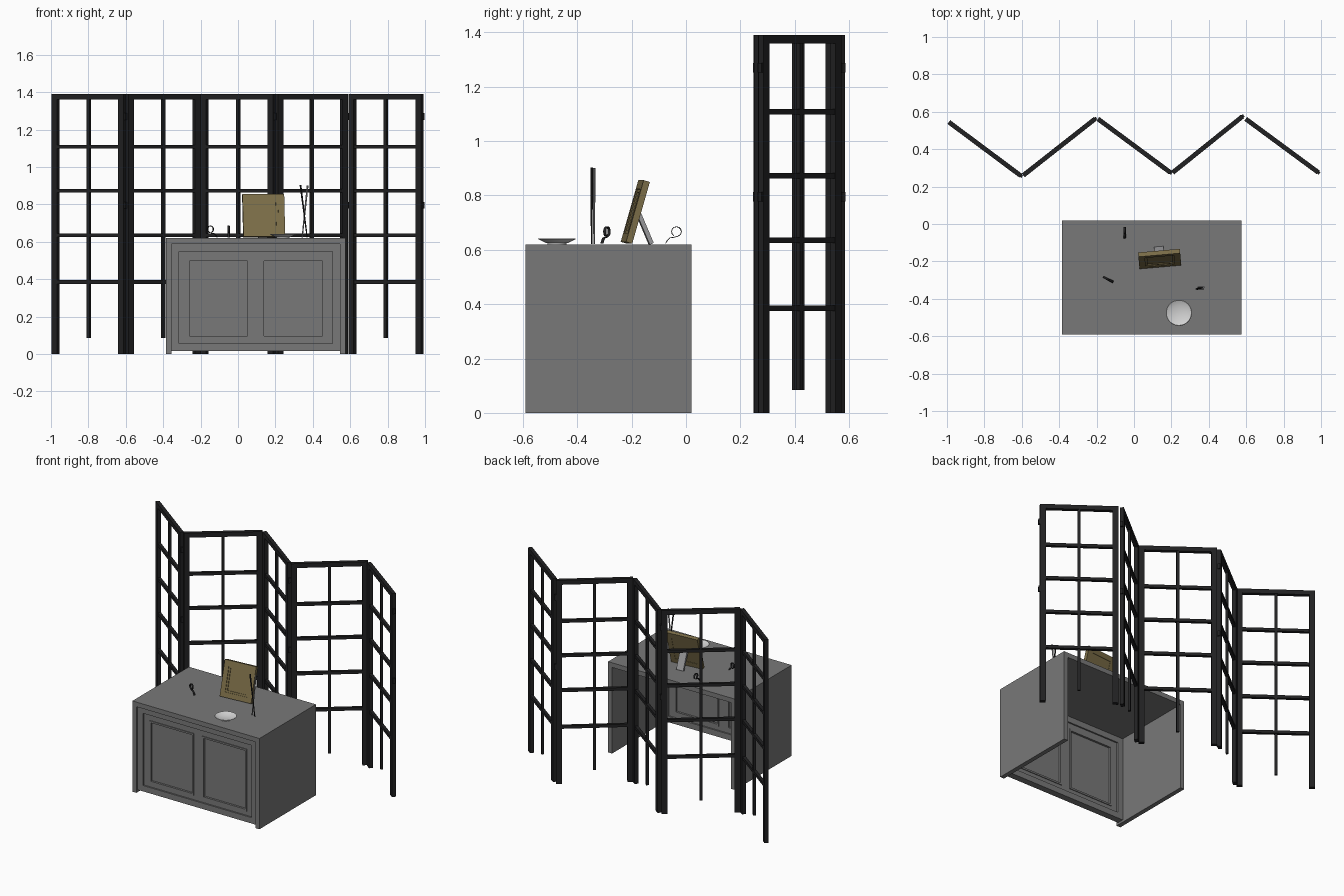
import bpy, bmesh, math
from mathutils import Matrix, Vector

if "Cube" in bpy.data.objects:
    bpy.data.objects.remove(bpy.data.objects["Cube"])


def material(name, r, g, b):
    m = bpy.data.materials.new(name)
    m.use_nodes = True
    m.diffuse_color = (r, g, b, 1)
    m.node_tree.nodes["Principled BSDF"].inputs["Base Color"].default_value = (r, g, b, 1)
    return m


black = material("black_wood", 0.015, 0.015, 0.016)
grey = material("desk_grey", 0.19, 0.19, 0.19)
olive = material("olive_gold", 0.2, 0.155, 0.065)
silver = material("silver", 0.32, 0.32, 0.33)
white = material("off_white", 0.65, 0.65, 0.65)


def build(name, boxes, mat, matrix=Matrix()):
    """One object from boxes given as (x0, x1, y0, y1, z0, z1)."""
    bm = bmesh.new()
    for x0, x1, y0, y1, z0, z1 in boxes:
        place = Matrix.Translation(((x0 + x1) / 2, (y0 + y1) / 2, (z0 + z1) / 2))
        size = Matrix.Diagonal((x1 - x0, y1 - y0, z1 - z0, 1))
        bmesh.ops.create_cube(bm, size=1, matrix=place @ size)
    return finish(name, bm, mat, matrix)


def finish(name, bm, mat, matrix=Matrix()):
    me = bpy.data.meshes.new(name)
    bm.to_mesh(me)
    bm.free()
    me.materials.append(mat)
    ob = bpy.data.objects.new(name, me)
    ob.matrix_world = matrix
    bpy.context.collection.objects.link(ob)
    return ob


def ring(x0, x1, z0, z1, w, y0, y1):
    """Four boxes forming a rectangular frame of width w."""
    return [(x0, x0 + w, y0, y1, z0, z1), (x1 - w, x1, y0, y1, z0, z1),
            (x0 + w, x1 - w, y0, y1, z0, z0 + w), (x0 + w, x1 - w, y0, y1, z1 - w, z1)]


# Folding screen: five zigzag panels
ends = [((-0.99, 0.545), (-0.605, 0.258)), ((-0.592, 0.26), (-0.208, 0.562)),
        ((-0.193, 0.562), (0.195, 0.275)), ((0.207, 0.275), (0.58, 0.575)),
        ((0.597, 0.562), (0.985, 0.276))]
for i, (a, b) in enumerate(ends):
    a, b = Vector(a), Vector(b)
    d = b - a
    L, t, post = d.length, 0.0125, 0.036
    frame = Matrix.Translation((a.x, a.y, 0)) @ Matrix.Rotation(math.atan2(d.y, d.x), 4, 'Z')
    parts = [(0, post, -t, t, 0, 1.39), (L - post, L, -t, t, 0, 1.39),
             (post, L - post, -t, t, 1.36, 1.39)]
    parts += [(post, L - post, -0.01, 0.01, z - 0.01, z + 0.01)
              for z in (1.108, 0.873, 0.635, 0.385)]
    parts.append((L / 2 - 0.009, L / 2 + 0.009, -0.008, 0.008, 0.085, 1.36))
    build(f"screen_panel_{i + 1}", parts, black, frame)
    build(f"screen_hinges_{i + 1}",
          [(L, L + 0.009, -0.008, 0.008, z - 0.018, z + 0.018) for z in (1.27, 0.795)],
          black, frame)

# Desk: top, two sides, panelled front, open back and underside
X0, X1, Y0, Y1 = -0.385, 0.575, -0.59, 0.02
build("desk_top", [(X0, X1, Y0, Y1, 0.588, 0.62)], grey)
build("desk_sides", [(X0, X0 + 0.03, Y0, Y1, 0, 0.588), (X1 - 0.03, X1, Y0, Y1, 0, 0.588)], grey)
build("desk_front_frame", ring(X0 + 0.03, X1 - 0.03, 0.015, 0.588, 0.04, -0.575, -0.53), grey)

doors = [(-0.272, 0.064), (0.128, 0.464)]
field = [(-0.315, doors[0][0]), (doors[0][1], doors[1][0]), (doors[1][1], 0.505)]
rails = [(a, b, -0.565, -0.54, 0.055, 0.548) for a, b in field]
for a, b in doors:
    rails += [(a, b, -0.565, -0.54, 0.055, 0.085), (a, b, -0.565, -0.54, 0.508, 0.548)]
build("desk_front_rails", rails, grey)
for side, (a, b) in zip(("right", "left"), doors):
    build(f"desk_{side}_moulding", ring(a, b, 0.085, 0.508, 0.012, -0.57, -0.535), grey)
    build(f"desk_{side}_panel", [(a, b, -0.556, -0.549, 0.085, 0.508)], grey)

# Leaning picture frame with an easel leg
lean = (Matrix.Translation((0.14, -0.219, 0.626)) @ Matrix.Rotation(math.radians(5), 4, 'Z')
        @ Matrix.Rotation(math.radians(-16), 4, 'X'))
build("picture_frame", ring(-0.112, 0.112, 0, 0.236, 0.034, -0.012, 0.012), olive, lean)
build("picture_inner_frame", ring(-0.078, 0.078, 0.034, 0.202, 0.012, -0.008, 0.01), olive, lean)
build("picture", [(-0.066, 0.066, -0.003, 0.01, 0.046, 0.19)], olive, lean)
leg = (Matrix.Translation((0.133, -0.128, 0.622)) @ Matrix.Rotation(math.radians(5), 4, 'Z')
       @ Matrix.Rotation(math.radians(23), 4, 'X'))
build("picture_easel_leg", [(-0.025, 0.025, -0.008, 0.008, 0, 0.125)], silver, leg)

# Dish: lathed profile
bm = bmesh.new()
profile = [(0, 0.005), (0.04, 0.005), (0.07, 0.02), (0.067, 0.022), (0.04, 0.009), (0, 0.009)]
pts = [bm.verts.new((r, 0, z)) for r, z in profile]
edges = [bm.edges.new(pair) for pair in zip(pts, pts[1:])]
bmesh.ops.spin(bm, geom=pts + edges, cent=(0, 0, 0), axis=(0, 0, 1),
               angle=math.tau, steps=32, use_duplicate=False)
bmesh.ops.remove_doubles(bm, verts=bm.verts, dist=0.0005)
bmesh.ops.recalc_face_normals(bm, faces=bm.faces)
bmesh.ops.create_cone(bm, cap_ends=True, segments=32, radius1=0.035, radius2=0.035,
                      depth=0.006, matrix=Matrix.Translation((0, 0, 0.003)))
dish = finish("dish", bm, white, Matrix.Translation((0.24, -0.475, 0.62)))
bpy.context.view_layer.objects.active = dish
dish.select_set(True)
bpy.ops.object.shade_smooth_by_angle(angle=math.radians(30))
dish.select_set(False)

# Pair of crossing sticks
for name, lo, hi, mat in (
        ("stick_dark", (0.37, -0.347, 0.622), (0.334, -0.347, 0.903), black),
        ("stick_silver", (0.343, -0.338, 0.622), (0.372, -0.338, 0.9), silver)):
    lo, hi = Vector(lo), Vector(hi)
    bm = bmesh.new()
    bmesh.ops.create_cone(bm, cap_ends=True, segments=8, radius1=0.003, radius2=0.005,
                          depth=(hi - lo).length)
    finish(name, bm, mat, Matrix.Translation((lo + hi) / 2)
           @ (hi - lo).to_track_quat('Z', 'Y').to_matrix().to_4x4())

# Curled ribbons: a loop running into a tail
loop = [(0.018 * math.cos(t), 0.047 + 0.018 * math.sin(t))
        for t in (math.radians(-60 + 30 * k) for k in range(10))]
path = loop + [(-0.006, 0.03), (0.01, 0.026), (0.024, 0.024), (0.034, 0.014), (0.04, 0.004)]
for name, x, y, turn in (("curl_back", -0.05, -0.035, -90), ("curl_front", -0.148, -0.291, -27)):
    cu = bpy.data.curves.new(name, 'CURVE')
    cu.dimensions = '2D'
    cu.fill_mode = 'NONE'
    cu.extrude, cu.bevel_depth, cu.bevel_resolution = 0.005, 0.0015, 0
    sp = cu.splines.new('POLY')
    sp.points.add(len(path) - 1)
    for p, (u, v) in zip(sp.points, path):
        p.co = (u, v, 0, 1)
    cu.materials.append(black)
    ob = bpy.data.objects.new(name, cu)
    ob.matrix_world = (Matrix.Translation((x, y, 0.62)) @ Matrix.Rotation(math.radians(turn), 4, 'Z')
                       @ Matrix.Rotation(math.radians(90), 4, 'X'))
    bpy.context.collection.objects.link(ob)
